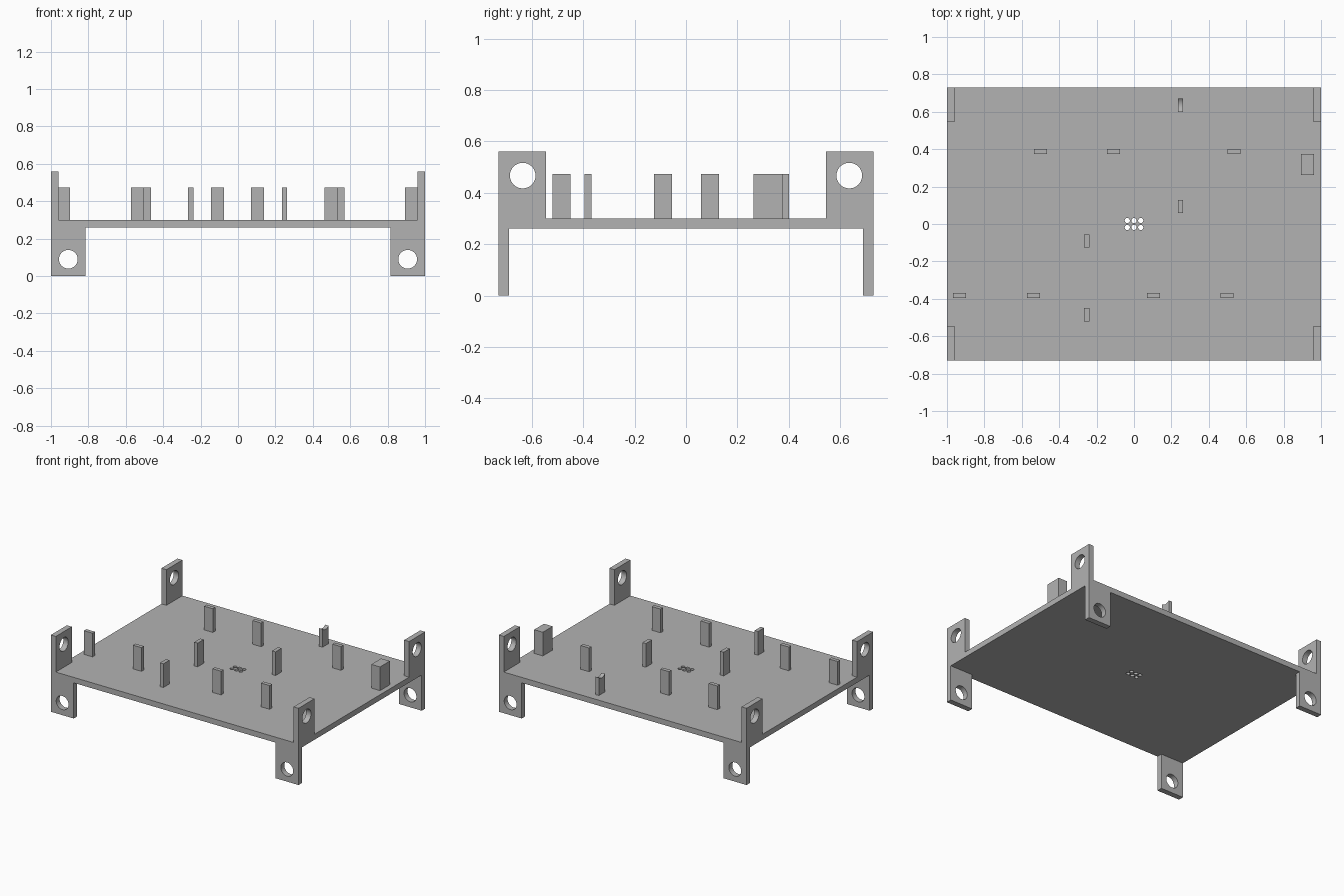
import bpy
from math import pi

default = bpy.data.objects.get("Cube")
if default:
    bpy.data.objects.remove(default, do_unlink=True)

# Single flat colour
grey = bpy.data.materials.new("mid grey")
grey.use_nodes = True
colour = (0.45, 0.45, 0.45, 1)
grey.diffuse_color = colour
grey.node_tree.nodes["Principled BSDF"].inputs["Base Color"].default_value = colour

# Main dimensions
HX, HY = 1.0, 0.73            # half extents of the plate
BOTTOM, TOP = 0.26, 0.30      # plate faces
TAB_TOP, PIN_TOP = 0.56, 0.473
WALL, WIDTH = 0.04, 0.185     # tab thickness and width
HOLE_R = 0.05
HOLE_Y, TAB_HOLE_Z = 0.636, 0.467
HOLE_X, LEG_HOLE_Z = 0.907, 0.09


def box(name, x, y, z):
    """Box spanning the given (low, high) ranges."""
    spans = (x, y, z)
    bpy.ops.mesh.primitive_cube_add(size=1, location=[(a + b) / 2 for a, b in spans])
    ob = bpy.context.object
    ob.name = name
    ob.scale = [b - a for a, b in spans]
    bpy.ops.object.transform_apply(location=False, rotation=False, scale=True)
    ob.data.materials.append(grey)
    return ob


def drill(ob, centre, radius, axis, sides=32):
    """Cut a round through hole along an axis."""
    rotation = {"x": (0, pi / 2, 0), "y": (pi / 2, 0, 0), "z": (0, 0, 0)}[axis]
    bpy.ops.mesh.primitive_cylinder_add(vertices=sides, radius=radius, depth=0.5,
                                        location=centre, rotation=rotation)
    cutter = bpy.context.object
    cutter.hide_render = True
    cutter.data.materials.append(grey)
    bpy.ops.object.select_all(action="DESELECT")
    ob.select_set(True)
    bpy.context.view_layer.objects.active = ob
    cut = ob.modifiers.new("hole", "BOOLEAN")
    cut.operation = "DIFFERENCE"
    cut.solver = "EXACT"
    cut.object = cutter
    bpy.ops.object.modifier_apply(modifier=cut.name)
    bpy.data.objects.remove(cutter, do_unlink=True)
    bpy.ops.object.shade_smooth_by_angle()


def span(centre, size):
    return centre - size / 2, centre + size / 2


def corner(side, outer, depth):
    """Range reaching inwards from the outer edge on one side."""
    return tuple(sorted((side * outer, side * (outer - depth))))


# Base plate with the central group of small holes
plate = box("base_plate", (-HX, HX), (-HY, HY), (BOTTOM, TOP))
for x in (-0.036, 0, 0.036):
    for y in (-0.018, 0.018):
        drill(plate, (x, y, TOP), 0.014, "z", 16)

# Corner pieces: upright tabs above, legs below
for sx, side in ((-1, "right"), (1, "left")):
    for sy, end in ((-1, "front"), (1, "back")):
        tab = box(f"{end}_{side}_tab", corner(sx, HX, WALL),
                  corner(sy, HY, WIDTH), (TOP, TAB_TOP))
        drill(tab, (sx * HX, sy * HOLE_Y, TAB_HOLE_Z), HOLE_R, "x")
        leg = box(f"{end}_{side}_leg", corner(sx, HX, WIDTH),
                  corner(sy, HY, WALL), (0, BOTTOM))
        drill(leg, (sx * HOLE_X, sy * HY, LEG_HOLE_Z), HOLE_R, "y")

# Posts standing on the plate
LONG, THIN = 0.07, 0.028
rows = {0.388: (-0.5, -0.11, 0.535), -0.382: (-0.932, -0.537, 0.105, 0.498)}
for y, xs in rows.items():
    for x in xs:
        box("cross_post", span(x, LONG), span(y, THIN), (TOP, PIN_TOP))

for x, y in ((-0.252, -0.485), (-0.252, -0.09), (0.248, 0.094)):
    box("lengthwise_post", span(x, THIN), span(y, LONG), (TOP, PIN_TOP))

# Back post, its top hollowed in line with the tab holes
notched = box("notched_post", span(0.248, THIN), span(0.635, LONG), (TOP, PIN_TOP))
drill(notched, (0.248, HOLE_Y, TAB_HOLE_Z), HOLE_R, "x")

# Thick block near the left edge
box("side_block", (0.893, 0.963), (0.262, 0.375), (TOP, PIN_TOP))
